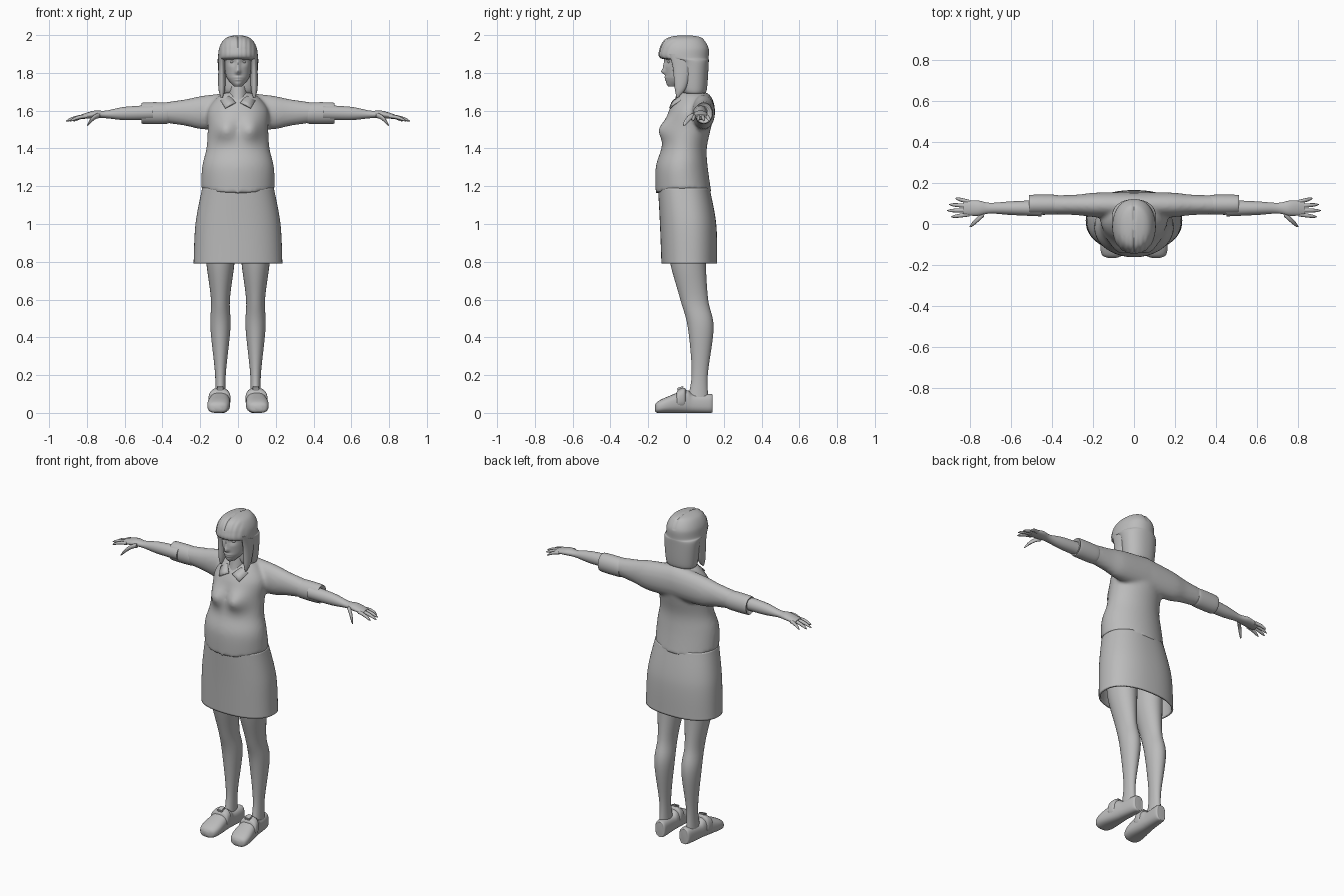
import bpy
import bmesh
from math import cos, sin, pi, exp, sqrt, copysign
from mathutils import Vector

if "Cube" in bpy.data.objects:
    bpy.data.objects.remove(bpy.data.objects["Cube"], do_unlink=True)

grey = bpy.data.materials.new("plain grey")
grey.use_nodes = True
grey.diffuse_color = (.5, .5, .5, 1)
grey.node_tree.nodes["Principled BSDF"].inputs["Base Color"].default_value = grey.diffuse_color

parts = []


def finish(name, bm, mirror=False):
    """Turn a bmesh into a grey object, optionally mirrored in x."""
    bmesh.ops.recalc_face_normals(bm, faces=bm.faces)
    mesh = bpy.data.meshes.new(name)
    bm.to_mesh(mesh)
    bm.free()
    mesh.materials.append(grey)
    obj = bpy.data.objects.new(name, mesh)
    bpy.context.collection.objects.link(obj)
    if mirror:
        obj.modifiers.new("mirror", "MIRROR")
    parts.append(obj)
    return obj


def spline(rows, steps):
    """Smooth Catmull-Rom interpolation through the rows."""
    rows = [Vector(row) for row in rows]
    last = len(rows) - 1
    result = []
    for i in range(last):
        start, end = rows[i], rows[i + 1]
        leave = (end - rows[max(i - 1, 0)]) / 2
        arrive = (rows[min(i + 2, last)] - start) / 2
        for step in range(steps):
            t = step / steps
            u = 1 - t
            result.append(start * (u * u * (1 + 2 * t)) + end * (t * t * (3 - 2 * t))
                          + leave * (t * u * u) - arrive * (t * t * u))
    return result + [rows[last]]


def even(rows, middle=0):
    """Sections given as position, half width about the middle, low, high."""
    return [(t, middle - half, middle + half, low, high) for t, half, low, high in rows]


def loft(bm, rows, axis="z", sides=32, steps=6, power=2, caps=True, tweak=None):
    """Skin rounded sections, each a position followed by two low/high pairs."""
    rings = []
    for t, a_low, a_high, b_low, b_high in spline(rows, steps):
        ring = []
        for k in range(sides):
            c, s = cos(2 * pi * k / sides), sin(2 * pi * k / sides)
            a = (a_low + a_high + (a_high - a_low) * copysign(abs(c) ** (2 / power), c)) / 2
            b = (b_low + b_high + (b_high - b_low) * copysign(abs(s) ** (2 / power), s)) / 2
            co = Vector({"x": (t, a, b), "y": (a, t, b), "z": (a, b, t)}[axis])
            if tweak:
                tweak(co)
            ring.append(bm.verts.new(co))
        rings.append(ring)
    for low, high in zip(rings, rings[1:]):
        for k in range(sides):
            j = (k + 1) % sides
            bm.faces.new((low[k], low[j], high[j], high[k]))
    if caps:
        bm.faces.new(rings[0])
        bm.faces.new(rings[-1])
    return bm


def part(name, rows, mirror=False, **options):
    return finish(name, loft(bmesh.new(), rows, **options), mirror)


def digit(bm, start, end, radius, segments=8):
    """A round-tipped finger that droops from start to end."""
    rows = []
    for k in range(segments + 1):
        t = k / segments
        point = start.lerp(end, t)
        point.z += (start.z - end.z) * t * (1 - t)
        r = radius * sqrt(1 - .97 * t ** 4)
        rows.append((point.x, point.y - r, point.y + r, point.z - r, point.z + r))
    loft(bm, rows, axis="x", sides=12, steps=1)


def bumps(mounds):
    """Push the front out by soft mounds: x, z, spread x, spread z, amount."""
    def tweak(co):
        if co.y < 0:
            co.y -= sum(amount * exp(-((abs(co.x) - x) / wide) ** 2 / 2 - ((co.z - z) / tall) ** 2 / 2)
                        for x, z, wide, tall, amount in mounds)
    return tweak


# Sweater: torso and both sleeves fused into one skin, hem dipping in the middle
bust = bumps([(.07, 1.5, .04, .04, .045)])


def sweater_shape(co):
    bust(co)
    hem = max(0, min(1, (1.3 - co.z) / .13))
    co.z += .7 * hem * co.x ** 2


bm = loft(bmesh.new(), even([
    (1.16, .195, -.16, .135), (1.3, .19, -.16, .115), (1.4, .167, -.13, .11),
    (1.5, .16, -.11, .13), (1.6, .16, -.09, .15), (1.67, .11, -.05, .12),
    (1.7, .06, -.03, .09)]), sides=64, tweak=sweater_shape)
sleeve = even([(0, .06, 1.5, 1.7), (.18, .06, 1.5, 1.68), (.28, .05, 1.52, 1.66),
               (.42, .045, 1.54, 1.64)], middle=.093)
for side in (1, -1):
    loft(bm, [(side * x, *section) for x, *section in sleeve], axis="x")
sweater = finish("sweater", bm)
remesh = sweater.modifiers.new("fuse", "REMESH")
remesh.mode = "VOXEL"
remesh.voxel_size = .01
remesh.use_smooth_shade = True
soften = sweater.modifiers.new("soften", "SMOOTH")
soften.iterations = 6

# Rolled cuffs with a recessed opening
part("sleeve_cuffs", even([
    (.37, .04, 1.54, 1.63), (.38, .048, 1.53, 1.643), (.5, .048, 1.53, 1.643),
    (.507, .04, 1.54, 1.63), (.5, .03, 1.55, 1.62)], middle=.094), mirror=True, axis="x")

# Forearms with palms, fingers and thumbs
bm = loft(bmesh.new(), even([
    (.45, .04, 1.55, 1.63), (.6, .033, 1.55, 1.62), (.7, .026, 1.56, 1.6),
    (.76, .037, 1.56, 1.6), (.83, .034, 1.556, 1.58)], middle=.077), axis="x")
for i, reach in enumerate((.89, .91, .9, .87)):
    digit(bm, Vector((.8, .047 + .02 * i, 1.57)), Vector((reach, .035 + .03 * i, 1.545)), .01)
digit(bm, Vector((.73, .05, 1.575)), Vector((.8, -.013, 1.52)), .014)
finish("arms_and_hands", bm, mirror=True)

# Skirt: open hollow tube
skirt = part("skirt", even([(.79, .235, -.13, .165), (1, .225, -.138, .16), (1.19, .19, -.148, .125)]),
             sides=64, steps=12, power=2.3, caps=False)
cloth = skirt.modifiers.new("cloth", "SOLIDIFY")
cloth.thickness = .01

# Legs
part("legs", even([
    (.05, .03, 0, .12), (.2, .028, .03, .115), (.45, .053, .01, .146),
    (.6, .05, -.03, .117), (.8, .075, -.085, .105), (.95, .08, -.1, .11)], middle=.093), mirror=True)


# Shoes with strap and buckle, toes turned slightly out
def turn_out(co):
    co.x -= .08 * co.y


shoe = {"mirror": True, "axis": "y", "power": 2.6, "tweak": turn_out}
part("shoes", even([
    (-.165, .02, .01, .04), (-.15, .05, 0, .06), (-.1, .06, 0, .085), (0, .048, 0, .12),
    (.04, .042, 0, .1), (.13, .035, 0, .1), (.14, .02, .01, .09)], middle=.094), **shoe)
part("shoe_straps", even([
    (-.05, .05, .02, .11), (-.04, .058, .02, .123), (-.01, .054, .02, .133),
    (0, .04, .02, .12)], middle=.095), **shoe)
bm = bmesh.new()
bmesh.ops.create_cube(bm, size=1)
for v in bm.verts:
    v.co = Vector((.095 + .034 * v.co.x, .036 * v.co.y - .03, .131 + .012 * (v.co.z + v.co.y)))
bmesh.ops.bevel(bm, geom=bm.edges[:], offset=.003, segments=2, affect="EDGES")
finish("shoe_buckles", bm, mirror=True)

# Neck and head with modelled nose, eye sockets, lips and chin
part("neck", even([(1.57, .03, -.1, .05), (1.65, .05, -.06, .08), (1.77, .046, -.04, .06)]))
part("head", even([
    (1.727, .02, -.09, -.03), (1.76, .05, -.105, .03), (1.8, .066, -.108, .06),
    (1.92, .075, -.115, .09), (1.96, .05, -.09, .07)]), sides=96, steps=12, tweak=bumps([
        (0, 1.806, .01, .01, .02), (0, 1.835, .008, .02, .01), (.03, 1.858, .016, .01, -.012),
        (0, 1.776, .016, .005, .006), (0, 1.763, .013, .004, .005), (0, 1.74, .016, .01, .006)]))
bm = bmesh.new()
bmesh.ops.create_uvsphere(bm, u_segments=16, v_segments=10, radius=.012)
for v in bm.verts:
    v.co = Vector((v.co.x + .031, v.co.y - .086, v.co.z * .6 + 1.858))
finish("eyes", bm, mirror=True)


# Bobbed hair with fringe, centre parting and side locks
def parting(co):
    if co.z > 1.93:
        co.z -= .006 * exp(-(co.x / .007) ** 2)
    if co.y < -.06:
        co.y += .002 * cos(co.x * 260)


part("hair", even([
    (1.69, .08, 0, .09), (1.71, .095, -.03, .11), (1.85, .107, -.05, .12),
    (1.88, .106, -.137, .12), (1.93, .1, -.138, .12), (1.97, .08, -.118, .1),
    (1.99, .053, -.085, .075), (2, .01, -.03, .02)]), sides=80, steps=8, power=2.2, tweak=parting)
part("hair_side_locks", even([
    (1.67, .005, -.05, -.04), (1.72, .018, -.06, 0), (1.83, .018, -.07, .03),
    (1.9, .016, -.09, .03)], middle=.086), mirror=True)

# Shirt collar: a folded band ending in two points
bm = bmesh.new()
columns = []
for i in range(13):
    t = i / 12
    c, s = sin(pi * .93 * t), cos(pi * .93 * t)
    drop = t ** 3
    inner = Vector((.058 * c, .018 + .062 * s - .035 * drop, 1.705 - .06 * drop))
    outer = Vector((.085 * c + .05 * drop, .02 + .083 * s - .028 * drop, 1.675 - .06 * drop))
    columns.append([bm.verts.new(inner), bm.verts.new(outer)])
for a, b in zip(columns, columns[1:]):
    bm.faces.new((a[0], a[1], b[1], b[0]))
collar = finish("shirt_collar", bm, mirror=True)
fold = collar.modifiers.new("cloth", "SOLIDIFY")
fold.thickness = .008

# Smooth shading with crisp folds
for obj in parts:
    obj.select_set(True)
bpy.context.view_layer.objects.active = sweater
bpy.ops.object.shade_smooth_by_angle(angle=pi / 4)
